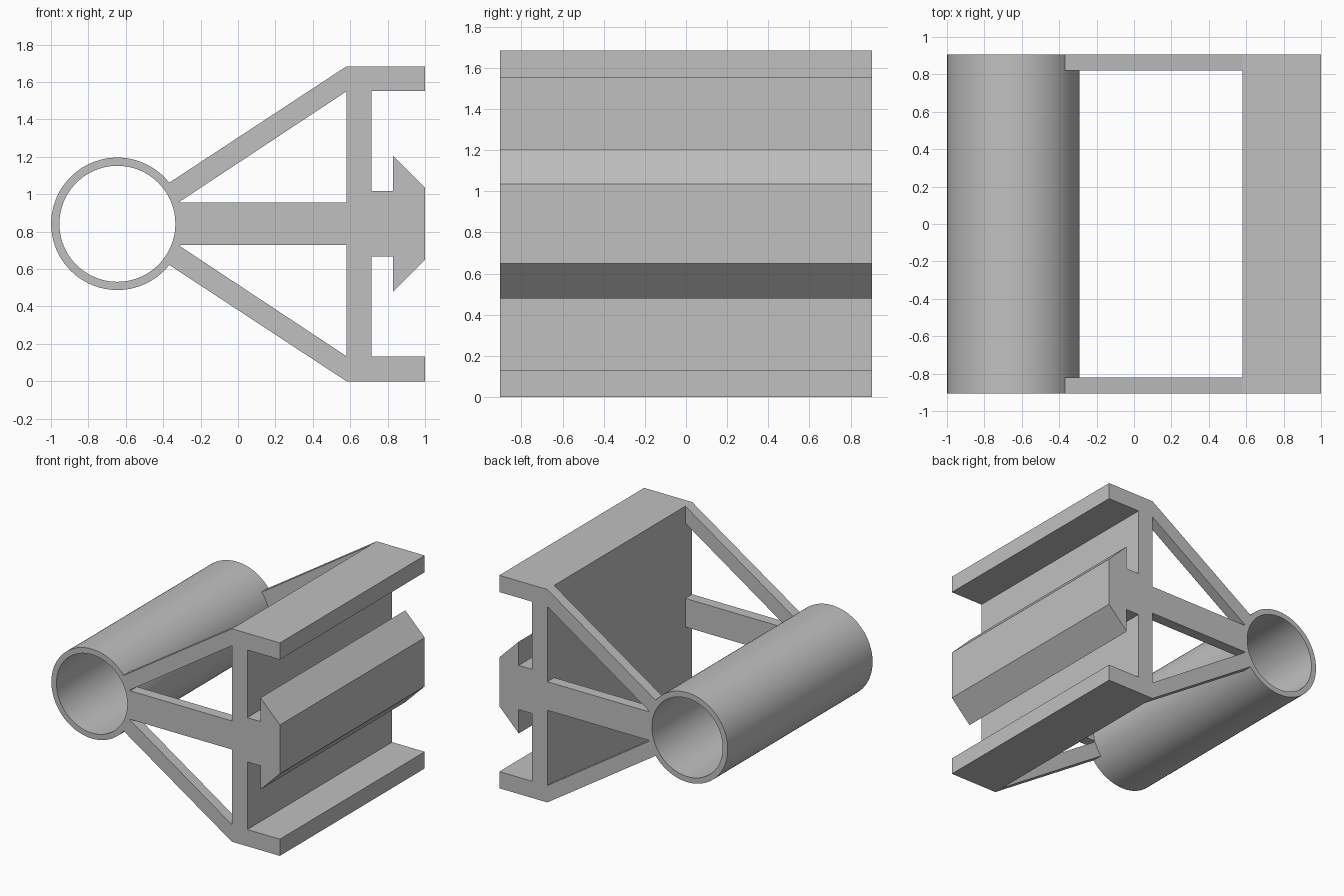
import bpy, bmesh, math
from mathutils import Vector

cube = bpy.data.objects.get("Cube")
if cube:
    bpy.data.objects.remove(cube, do_unlink=True)

HALF = 0.905           # half length along y
RIB = 0.085            # thickness of the end struts
MID = 0.842            # height of the symmetry plane
PLATE_BACK = 0.58
TUBE_X = -0.645
R_OUT, R_IN = 0.354, 0.31

grey = bpy.data.materials.new("plain_grey")
grey.use_nodes = True
colour = (0.53, 0.53, 0.53, 1)
grey.diffuse_color = colour
grey.node_tree.nodes["Principled BSDF"].inputs["Base Color"].default_value = colour


def finish(name, bm):
    bmesh.ops.recalc_face_normals(bm, faces=bm.faces)
    mesh = bpy.data.meshes.new(name)
    bm.to_mesh(mesh)
    bm.free()
    mesh.materials.append(grey)
    obj = bpy.data.objects.new(name, mesh)
    bpy.context.collection.objects.link(obj)
    return obj


def prism(name, outline, y0, y1):
    """Extrude an (x, height above the symmetry plane) outline along y."""
    bm = bmesh.new()
    face = bm.faces.new([bm.verts.new((x, y0, MID + h)) for x, h in outline])
    grown = bmesh.ops.extrude_face_region(bm, geom=[face])["geom"]
    moved = [v for v in grown if isinstance(v, bmesh.types.BMVert)]
    bmesh.ops.translate(bm, verts=moved, vec=(0, y1 - y0, 0))
    return finish(name, bm)


def flipped(points):
    return [(x, -h) for x, h in reversed(points)]


# Slotted bracket: back plate, flanges and arrow-shaped rail in one section
upper = [(PLATE_BACK, MID), (1, MID), (1, 0.71), (0.715, 0.71),
         (0.715, 0.175), (0.83, 0.175), (0.83, 0.363), (1, 0.193)]
prism("slotted_bracket", upper + flipped(upper), -HALF, HALF)

# Open tube: a wall section spun around the y axis
bm = bmesh.new()
wall = [bm.verts.new((TUBE_X + r, y, MID))
        for r, y in ((R_IN, -HALF), (R_OUT, -HALF), (R_OUT, HALF), (R_IN, HALF))]
edges = [bm.edges.new((wall[i], wall[(i + 1) % 4])) for i in range(4)]
bmesh.ops.spin(bm, geom=wall + edges, cent=Vector((TUBE_X, 0, MID)), axis=(0, 1, 0),
               angle=math.tau, steps=96, use_merge=True)
bmesh.ops.remove_doubles(bm, verts=bm.verts, dist=0.0001)
tube = finish("tube", bm)
bpy.ops.object.select_all(action='DESELECT')
tube.select_set(True)
bpy.context.view_layer.objects.active = tube
bpy.ops.object.shade_smooth_by_angle(angle=math.radians(30))

# Three struts at each end, reaching into the tube wall
level = [(-0.325, -0.113), (PLATE_BACK, -0.113), (PLATE_BACK, 0.113), (-0.325, 0.113)]
sloped = [(-0.328, 0.108), (PLATE_BACK, 0.708), (PLATE_BACK, MID), (-0.378, 0.213)]
for end, y0 in (("front", -HALF), ("back", HALF - RIB)):
    prism(end + "_middle_strut", level, y0, y0 + RIB)
    prism(end + "_upper_strut", sloped, y0, y0 + RIB)
    prism(end + "_lower_strut", flipped(sloped), y0, y0 + RIB)
